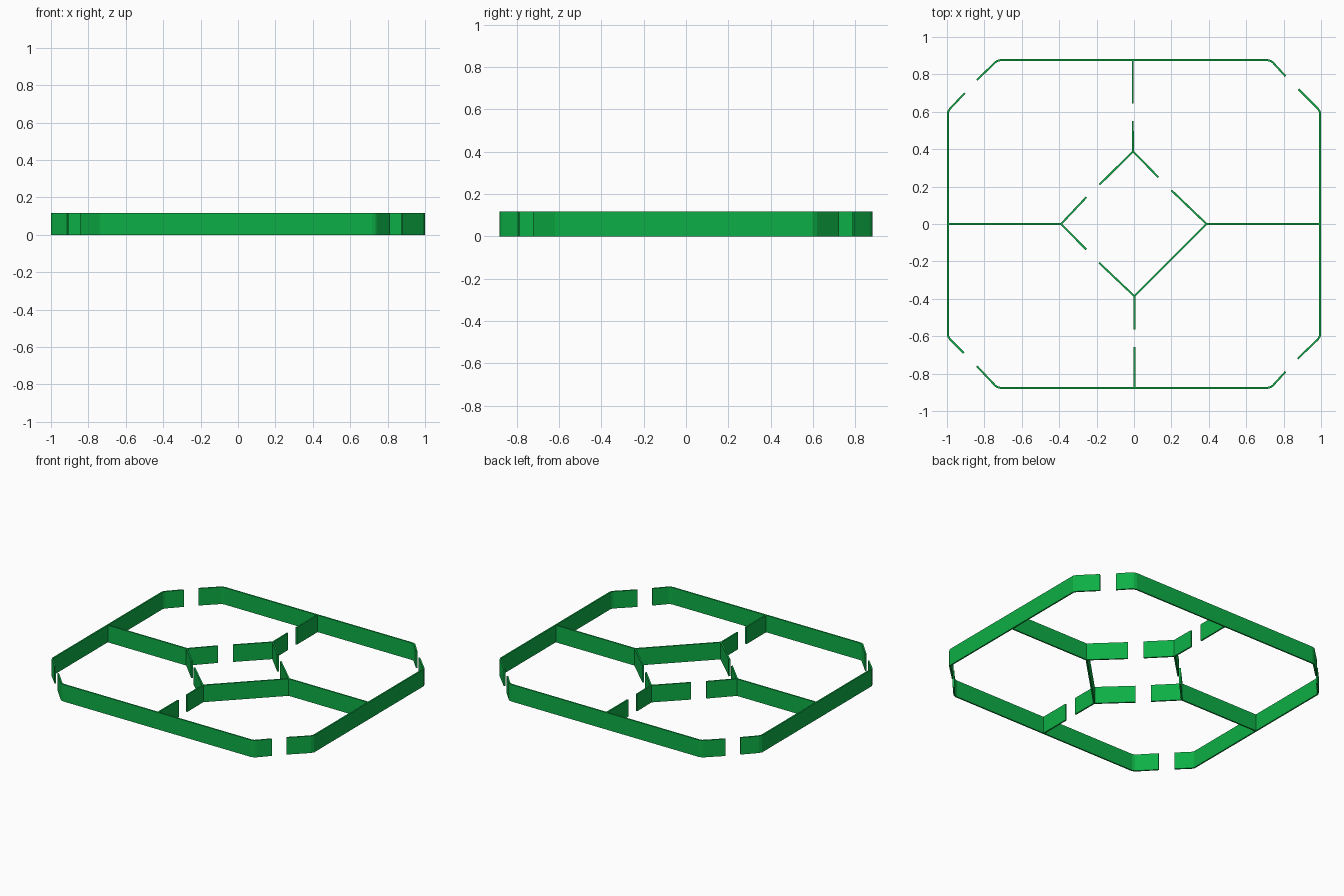
import bpy, bmesh
from mathutils import Vector

if "Cube" in bpy.data.objects:
    bpy.data.objects.remove(bpy.data.objects["Cube"])

HEIGHT, THICK = 0.117, 0.01

green = bpy.data.materials.new("green")
green.diffuse_color = (0.004, 0.43, 0.061, 1)
green.use_nodes = True
green.node_tree.nodes["Principled BSDF"].inputs["Base Color"].default_value = green.diffuse_color


def wall(name, points):
    """Upright thin wall following a plan path, mitred at its corners."""
    pts = [Vector(p) for p in points]
    dirs = [(b - a).normalized() for a, b in zip(pts, pts[1:])]
    bm = bmesh.new()
    rings = []
    for i, p in enumerate(pts):
        d0, d1 = dirs[max(i - 1, 0)], dirs[min(i, len(dirs) - 1)]
        n0, n1 = Vector((-d0.y, d0.x)), Vector((-d1.y, d1.x))
        m = (n0 + n1).normalized()
        m *= THICK / 2 / m.dot(n0)
        l, r = p + m, p - m
        rings.append([bm.verts.new((q.x, q.y, z)) for q, z in
                      ((l, 0), (r, 0), (r, HEIGHT), (l, HEIGHT))])
    for a, b in zip(rings, rings[1:]):
        for k in range(4):
            j = (k + 1) % 4
            bm.faces.new((a[k], a[j], b[j], b[k]))
    bm.faces.new(rings[0][::-1])
    bm.faces.new(rings[-1])
    bmesh.ops.recalc_face_normals(bm, faces=bm.faces)
    me = bpy.data.meshes.new(name)
    bm.to_mesh(me)
    bm.free()
    me.materials.append(green)
    ob = bpy.data.objects.new(name, me)
    bpy.context.collection.objects.link(ob)


X, Y = 1 - THICK / 2, 0.881 - THICK / 2

# Outer enclosure: four walls with softened corners and a doorway on each diagonal
for name, s, left, right in (("back", 1, (-0.84, 0.77), (0.81, 0.79)),
                             ("front", -1, (-0.84, -0.76), (0.81, -0.79))):
    wall("outer_wall_" + name,
         [left, (-0.743, s * 0.863), (-0.733, s * 0.871), (-0.715, s * Y),
          (0.715, s * Y), (0.733, s * 0.871), (0.743, s * 0.863), right])
for name, s, low, high in (("left", -1, (-0.91, -0.69), (-0.905, 0.70)),
                           ("right", 1, (0.875, -0.72), (0.88, 0.72))):
    wall("outer_wall_" + name,
         [low, (s * 0.985, -0.615), (s * X, -0.597),
          (s * X, 0.597), (s * 0.985, 0.615), high])

# Inner diamond room with three doorways
N, E, S, W = (-0.005, 0.388), (0.388, 0), (0.002, -0.386), (-0.39, 0)
wall("inner_wall_back", [(-0.185, 0.21), N, (0.13, 0.25)])
wall("inner_wall_right", [(0.2, 0.18), E, S, (-0.187, -0.207)])
wall("inner_wall_left", [(-0.255, -0.137), W, (-0.255, 0.143)])

# Partitions joining the diamond to the outer walls
wall("partition_left", [(-X, 0), W])
wall("partition_right", [E, (X, 0)])
wall("partition_back_outer", [(-0.007, Y), (-0.007, 0.645)])
wall("partition_back_inner", [(-0.007, 0.55), N])
wall("partition_front_inner", [S, (0.003, -0.565)])
wall("partition_front_outer", [(0.003, -0.657), (0.003, -Y)])
